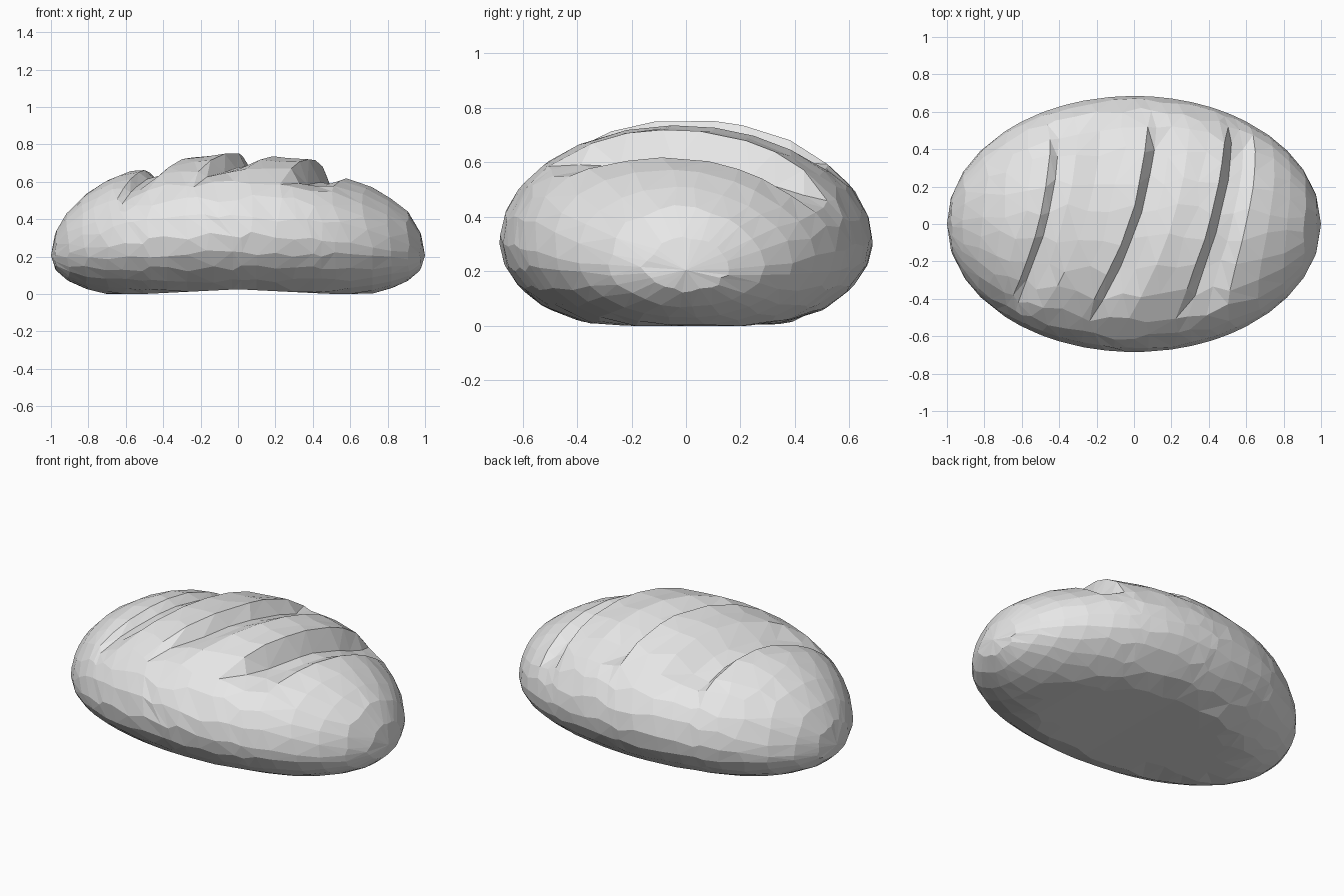
import bpy, bmesh, math, random

random.seed(4)
cube = bpy.data.objects.get("Cube")
if cube:
    bpy.data.objects.remove(cube, do_unlink=True)

# Material
crust = bpy.data.materials.new("Grey crust")
crust.use_nodes = True
colour = (0.8, 0.8, 0.8, 1)
crust.diffuse_color = colour
crust.node_tree.nodes["Principled BSDF"].inputs["Base Color"].default_value = colour

SEGMENTS = 26
HALF_DEPTH = 0.685

# Loft stations along the loaf; each slash is a list of (position, crust offset)
PLAIN = [-0.975, -0.91, -0.81, -0.7, -0.6, -0.15, 0.3, 0.91, 0.975]
SLASHES = [
    [(-0.51, -0.02), (-0.47, -0.07), (-0.38, -0.065), (-0.27, 0)],
    [(-0.03, 0.012), (0.02, -0.07), (0.1, -0.05), (0.2, 0)],
    [(0.4, 0.012), (0.45, -0.1), (0.52, -0.09), (0.6, -0.035), (0.72, -0.025), (0.82, -0.02)],
]
stations = [(u, 0.0, 0.024) for u in PLAIN]
for slash in SLASHES:
    stations += [(u, offset, 0.004) for u, offset in slash]
stations.sort()


def smooth(t):
    t = max(0, min(1, t))
    return t * t * (3 - 2 * t)


def loaf_point(u, angle, offset):
    """Map a point of the unit sphere to the loaf, leaning the top rings."""
    r = math.sqrt(max(0, 1 - u * u))
    py, pz = r * math.cos(angle), r * math.sin(angle)
    lean = (0.23 * py - 0.13 * py * py) * (1 - u * u) * min(1, max(0, pz) * 1.6)
    x = max(-0.999, min(0.999, u + lean)) if r else u
    if r:
        scale = math.sqrt(1 - x * x) / r
        py, pz = py * scale, pz * scale
    widest = 0.31 - 0.105 * x * x
    if pz > 0:
        z = widest + (0.745 - widest) * pz
        # Slashes die out sooner towards the front, low on the left
        reach = 0.85 if py > 0 else 0.8
        length = 0.35 if py > 0 else 0.5
        z += offset * smooth((reach - abs(py)) / length) * smooth(pz * 2)
    else:
        hollow = 0.025 * max(0, 1 - abs(x) / 0.5)
        z = max(hollow, widest + (widest + 0.06 + 0.1 * x * x) * pz)
    return x, py * HALF_DEPTH, z


# Bread loaf: lofted rings closed by a point at each end
bm = bmesh.new()
rings = []
for u, offset, jitter in stations:
    ring = []
    for i in range(SEGMENTS):
        angle = math.tau * (i + random.uniform(-0.22, 0.22)) / SEGMENTS
        shift = random.uniform(-jitter, jitter) * (1 - u * u) ** 0.5
        ring.append(bm.verts.new(loaf_point(u + shift, angle, offset)))
    rings.append(ring)
for a, b in zip(rings, rings[1:]):
    for i in range(SEGMENTS):
        j = (i + 1) % SEGMENTS
        bm.faces.new((a[i], a[j], b[j], b[i]))
for ring, u in ((rings[0], -1), (rings[-1], 1)):
    tip = bm.verts.new(loaf_point(u, 0, 0))
    for i in range(SEGMENTS):
        bm.faces.new((ring[i], ring[(i + 1) % SEGMENTS], tip))
bmesh.ops.triangulate(bm, faces=bm.faces[:])
bmesh.ops.recalc_face_normals(bm, faces=bm.faces[:])

mesh = bpy.data.meshes.new("bread_loaf")
bm.to_mesh(mesh)
bm.free()
mesh.materials.append(crust)
loaf = bpy.data.objects.new("bread_loaf", mesh)
bpy.context.collection.objects.link(loaf)
